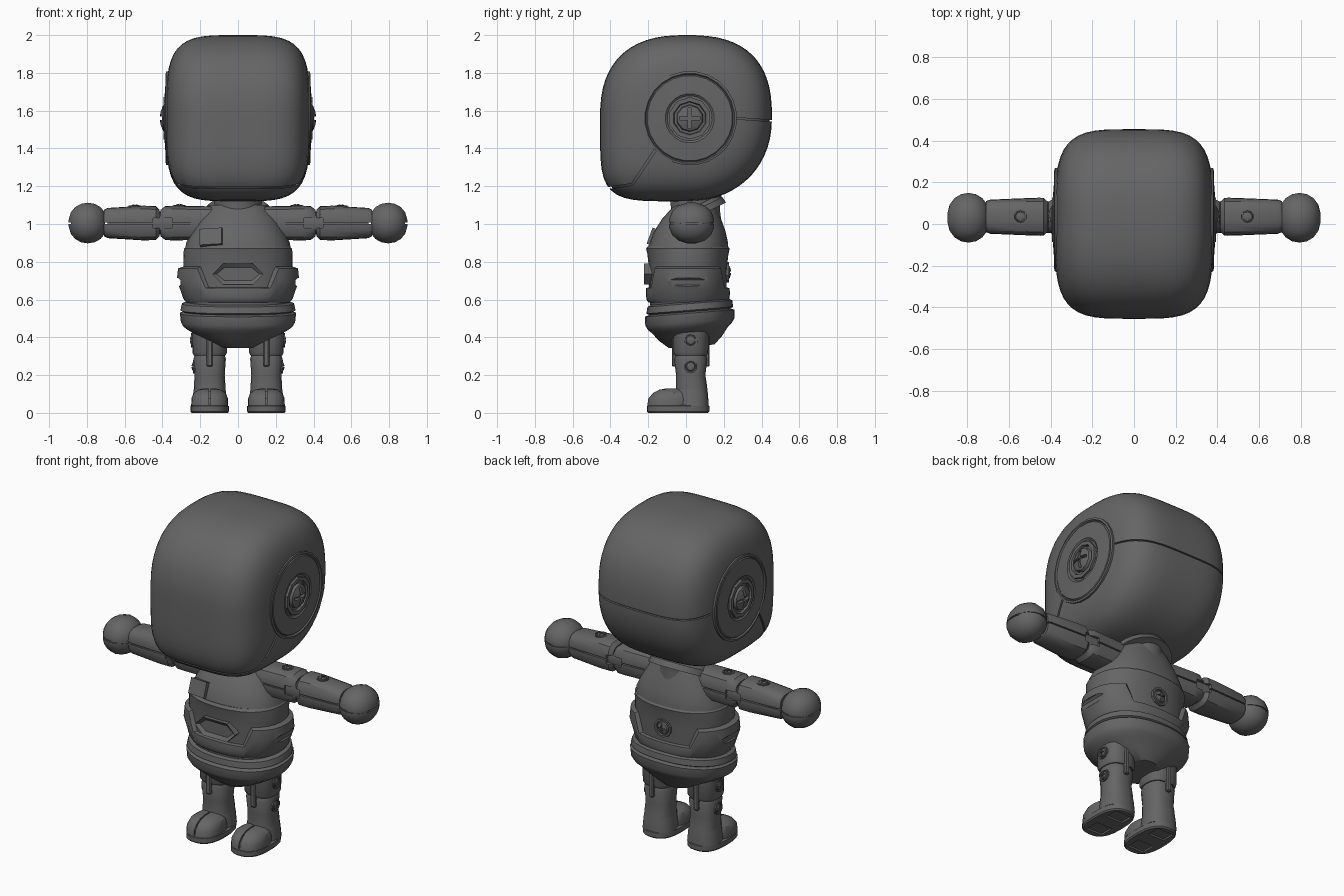
import bpy, bmesh, math
from mathutils import Matrix, Vector

if "Cube" in bpy.data.objects:
    bpy.data.objects.remove(bpy.data.objects["Cube"])

grey = bpy.data.materials.new("dark_grey")
grey.diffuse_color = (0.13, 0.13, 0.13, 1)
grey.use_nodes = True
grey.node_tree.nodes["Principled BSDF"].inputs["Base Color"].default_value = grey.diffuse_color


def finish(name, bm, mat=None, angle=35):
    """Turn a bmesh into a smooth-shaded object."""
    if mat is not None:
        bm.transform(mat)
    bmesh.ops.recalc_face_normals(bm, faces=bm.faces)
    me = bpy.data.meshes.new(name)
    bm.to_mesh(me)
    bm.free()
    me.materials.append(grey)
    ob = bpy.data.objects.new(name, me)
    bpy.context.collection.objects.link(ob)
    smooth(ob, angle)
    return ob


def smooth(ob, angle=35):
    bpy.ops.object.select_all(action='DESELECT')
    ob.select_set(True)
    bpy.context.view_layer.objects.active = ob
    bpy.ops.object.shade_smooth_by_angle(angle=math.radians(angle))


def loft_bm(rings, segs=24, power=2.0):
    """Stack superellipse rings (z, centre y, half x, half y)."""
    bm = bmesh.new()
    loops = []
    for z, cy, a, b in rings:
        loop = []
        for i in range(segs):
            t = 2 * math.pi * (i + 0.5) / segs
            c, s = math.cos(t), math.sin(t)
            k = (abs(c) ** power + abs(s) ** power) ** (-1 / power)
            loop.append(bm.verts.new((a * c * k, cy + b * s * k, z)))
        loops.append(loop)
    for lo, hi in zip(loops, loops[1:]):
        for i in range(segs):
            j = (i + 1) % segs
            bm.faces.new((lo[i], lo[j], hi[j], hi[i]))
    bm.faces.new(loops[0][::-1])
    bm.faces.new(loops[-1])
    return bm


def loft(name, rings, segs=24, power=2.0, mat=None):
    return finish(name, loft_bm(rings, segs, power), mat)


def lathe(name, profile, segs, mat=None):
    return loft(name, [(z, 0, r, r) for r, z in profile], segs, 2.0, mat)


def box(name, centre, size, bevel=0.0):
    bm = bmesh.new()
    bmesh.ops.create_cube(bm, size=1)
    bm.transform(Matrix.Translation(centre) @ Matrix.Diagonal((*size, 1)))
    if bevel:
        bmesh.ops.bevel(bm, geom=bm.edges[:], offset=bevel, segments=1, affect='EDGES')
    return finish(name, bm)


def prism(name, pts, axis, start, depth):
    """Extrude a flat outline along axis x or y."""
    bm = bmesh.new()
    vs = [bm.verts.new((start, u, v) if axis == 'X' else (u, start, v)) for u, v in pts]
    f = bm.faces.new(vs)
    ext = bmesh.ops.extrude_face_region(bm, geom=[f])
    move = Vector((depth, 0, 0)) if axis == 'X' else Vector((0, depth, 0))
    bmesh.ops.translate(bm, vec=move, verts=[v for v in ext['geom'] if isinstance(v, bmesh.types.BMVert)])
    return finish(name, bm)


def cut(ob, cutter):
    m = ob.modifiers.new("cut", 'BOOLEAN')
    m.operation, m.solver, m.object = 'DIFFERENCE', 'EXACT', cutter
    bpy.context.view_layer.objects.active = ob
    bpy.ops.object.modifier_apply(modifier=m.name)
    bpy.data.objects.remove(cutter)
    smooth(ob)


# Master screw: sunken rim, dome and cross slot
master = lathe("screw_master", [(1, -.4), (1, .12), (.8, .12), (.74, -.05), (.66, -.05),
                                (.6, .15), (.35, .26), (.12, .3)], 10)
cut(master, box("slot_a", (0, 0, .25), (.95, .15, .3)))
cut(master, box("slot_b", (0, 0, .25), (.15, .95, .3)))


def screw(name, pos, normal, r):
    rot = Vector(normal).to_track_quat('Z', 'Y').to_matrix().to_4x4()
    me = master.data.copy()
    me.transform(Matrix.Translation(pos) @ rot @ Matrix.Scale(r, 4))
    bpy.context.collection.objects.link(bpy.data.objects.new(name, me))


# Head: rounded box whose corner roundness differs front/back and top/bottom
def head_shape(name, scale):
    bm = bmesh.new()
    bmesh.ops.create_cube(bm, size=2)
    bmesh.ops.subdivide_edges(bm, edges=bm.edges[:], cuts=15, use_grid_fill=True)
    for v in bm.verts:
        x, y, z = v.co
        if y < 0:
            q = 2.5 if z > 0 else 5.0
        else:
            q = 2.6 if z > 0 else 2.15
        side = (abs(y) ** q + abs(z) ** q) ** (1 / q)
        k = (abs(x) ** 4 + side ** 4) ** -0.25 * scale
        v.co = (x * k * .38, y * k * .455, z * k * .44 + 1.56)
    return finish(name, bm)


helmet = head_shape("helmet", 1.0)
head_shape("helmet_core", .975)
seam = [(.55, 1.535), (.2, 1.56), (0, 1.56), (-.15, 1.4), (-.28, 1.205), (-.55, 1.165)]
seam += [(y - .009, z + .009) for y, z in reversed(seam)]
cut(helmet, prism("seam_cutter", seam, 'X', -.5, 1.0))

# Ear discs with a central screw
for s, side in ((1, "right"), (-1, "left")):
    turn = Matrix.Translation((0, .02, 1.56)) @ Matrix.Rotation(s * math.pi / 2, 4, 'Y')
    lathe(side + "_ear_disc", [(.25, .3), (.25, .38), (.238, .383), (.232, .374), (.226, .381),
                               (.13, .388), (.115, .376), (.02, .376)], 24, turn)
    screw(side + "_ear_screw", (s * .38, .02, 1.56), (s, 0, 0), .112)

# Neck and draped collar
loft("neck", [(1.0, .05, .14, .14), (1.08, .05, .125, .13), (1.16, .05, .13, .14)])
tilt = Matrix.Translation((0, .03, 1.055)) @ Matrix.Rotation(math.radians(27), 4, 'X')
lathe("collar", [(.19, -.03), (.185, .005), (.165, .025), (.14, .022), (.13, -.02)], 28, tilt)

# Torso
loft("chest", [(.84, .01, .285, .215), (.9, .015, .275, .208), (.96, .02, .245, .19),
               (1.03, .03, .205, .155), (1.1, .05, .15, .11)], 32, 2.3)
loft("waist_band", [(.57, .01, .265, .2), (.62, .01, .28, .205), (.75, .01, .29, .205),
                    (.84, .01, .29, .215), (.87, .01, .286, .222), (.885, .01, .27, .21)], 32, 2.3)
bm = loft_bm([(.585, .01, .275, .208), (.605, .01, .29, .217), (.65, .01, .305, .221), (.70, .01, .325, .223),
              (.765, .01, .318, .221), (.778, .01, .28, .2)], 40, 2.3)
for v in bm.verts:  # belt top steps down at front and back
    if abs(v.co.x) < .18:
        v.co.z = .585 + (v.co.z - .585) * .42
belt = finish("belt", bm)
for s in (1, -1):
    cut(belt, box("side_slot", (s * .36, .03, .69), (.11, .28, .05), .012))

# Hips, tilted slightly forward
bm = loft_bm([(.59, .02, .26, .2), (.577, .02, .297, .225), (.542, .02, .305, .23), (.534, .02, .29, .215),
              (.526, .02, .308, .238), (.48, .02, .303, .236), (.455, .02, .288, .222), (.435, .02, .26, .2),
              (.39, .025, .18, .165), (.35, .03, .1, .12)], 32, 2.3)
for v in bm.verts:
    v.co.z += .08 * v.co.y
finish("hips", bm)

# Six-sided buckle with sunken centre
bm = bmesh.new()
hexagon = [(-.135, .735), (-.08, .68), (.08, .68), (.135, .735), (.08, .79), (-.08, .79)]
front = bm.faces.new([bm.verts.new((x, -.222, z)) for x, z in hexagon])
ext = bmesh.ops.extrude_face_region(bm, geom=[front])
bmesh.ops.translate(bm, vec=(0, .06, 0), verts=[v for v in ext['geom'] if isinstance(v, bmesh.types.BMVert)])
front = min(bm.faces, key=lambda f: f.calc_center_median().y)
bmesh.ops.inset_region(bm, faces=[front], thickness=.022)
bmesh.ops.translate(bm, vec=(0, .016, 0), verts=front.verts)
finish("buckle", bm)
screw("back_screw", (0, .222, .745), (0, 1, 0), .055)

# Chest pocket plate
bm = bmesh.new()
bmesh.ops.create_cube(bm, size=1)
place = (Matrix.Translation((-.14, -.155, .925)) @ Matrix.Rotation(math.radians(-20), 4, 'X')
         @ Matrix.Rotation(math.radians(-10), 4, 'Z'))
finish("chest_pocket", bm, place @ Matrix.Diagonal((.12, .06, .09, 1)))

# Arms and hands
for s, side in ((1, "right"), (-1, "left")):
    turn = Matrix.Translation((0, 0, 1.005)) @ Matrix.Rotation(s * math.pi / 2, 4, 'Y')
    upper = loft(side + "_upper_arm", [(.12, .03, .088, .085), (.34, .035, .092, .088), (.385, .035, .09, .088),
                                       (.41, .035, .07, .075)], 20, 3.2, turn)
    fore = loft(side + "_forearm", [(.415, .035, .07, .075), (.435, .035, .09, .092), (.5, .035, .092, .09),
                                    (.69, .035, .08, .082), (.71, .035, .07, .075)], 20, 3.2, turn)
    hand_rings = []
    for i in range(9):
        a = math.pi * (i + .35) / 8.7
        hand_rings.append((.795 - .102 * math.cos(a), .03, .109 * math.sin(a) ** .85, .121 * math.sin(a) ** .85))
    hand = loft(side + "_hand", hand_rings, 16, 2.2, turn)
    loft(side + "_hand_core", [(z, y, a * .95, b * .95) for z, y, a, b in hand_rings[1:-1]], 16, 2.2, turn)
    # elbow hinge and notches
    for part in (upper, fore):
        cut(part, box("elbow_notch", (s * .40, .035, 1.005), (.1, .3, .055)))
        cut(part, box("arm_seam", (s * .45, .035, 1.005), (.8, .3, .008)))
    cut(hand, box("hand_seam", (s * .8, .03, 1.005), (.3, .4, .008)))
    loft(side + "_arm_core", [(.12, .03, .06, .078), (.69, .035, .06, .074)], 16, 3.2, turn)
    screw(side + "_upper_arm_screw", (s * .31, .035, 1.096), (0, 0, 1), .034)
    screw(side + "_forearm_screw", (s * .545, .035, 1.093), (0, 0, 1), .037)

    # Legs
    at = Matrix.Translation((s * .15, 0, 0))
    loft(side + "_thigh", [(.305, .025, .085, .085), (.32, .025, .092, .093), (.45, .025, .094, .095)],
         20, 2.8, at)
    loft(side + "_shin", [(.08, .03, .085, .088), (.14, .03, .084, .082), (.2, .025, .08, .078),
                          (.285, .025, .086, .088), (.305, .025, .08, .08)], 20, 2.6, at)
    box(side + "_knee_strap", (s * .15, .025, .34), (.032, .2, .19), .006)
    screw(side + "_thigh_screw", (s * .243, .025, .385), (s, 0, 0), .038)
    screw(side + "_shin_screw", (s * .235, .025, .245), (s, 0, 0), .036)

    # Boots: sole, heel and split toe cap
    sole = loft(side + "_sole", [(0, -.042, .096, .158), (.008, -.042, .102, .166), (.036, -.042, .102, .166),
                                 (.042, -.042, .09, .155)], 24, 2.7, at)
    cut(sole, box("tread_recess", (s * .15, -.12, 0), (.11, .09, .02)))
    cut(sole, box("heel_recess", (s * .15, .05, 0), (.11, .08, .02)))
    loft(side + "_heel", [(.036, .03, .095, .09), (.1, .03, .088, .087), (.14, .03, .082, .08)], 20, 2.6, at)
    toe = loft(side + "_toe_cap", [(.038, -.085, .098, .12), (.075, -.083, .097, .117), (.105, -.075, .086, .1),
                                   (.123, -.065, .06, .076), (.13, -.06, .03, .04)], 24, 2.5, at)
    cut(toe, box("toe_split", (s * .15, -.15, .14), (.008, .3, .19)))
    loft(side + "_toe_core", [(.038, -.085, .09, .112), (.075, -.083, .088, .108), (.115, -.07, .06, .075)],
         20, 2.5, at)

bpy.data.objects.remove(master)
